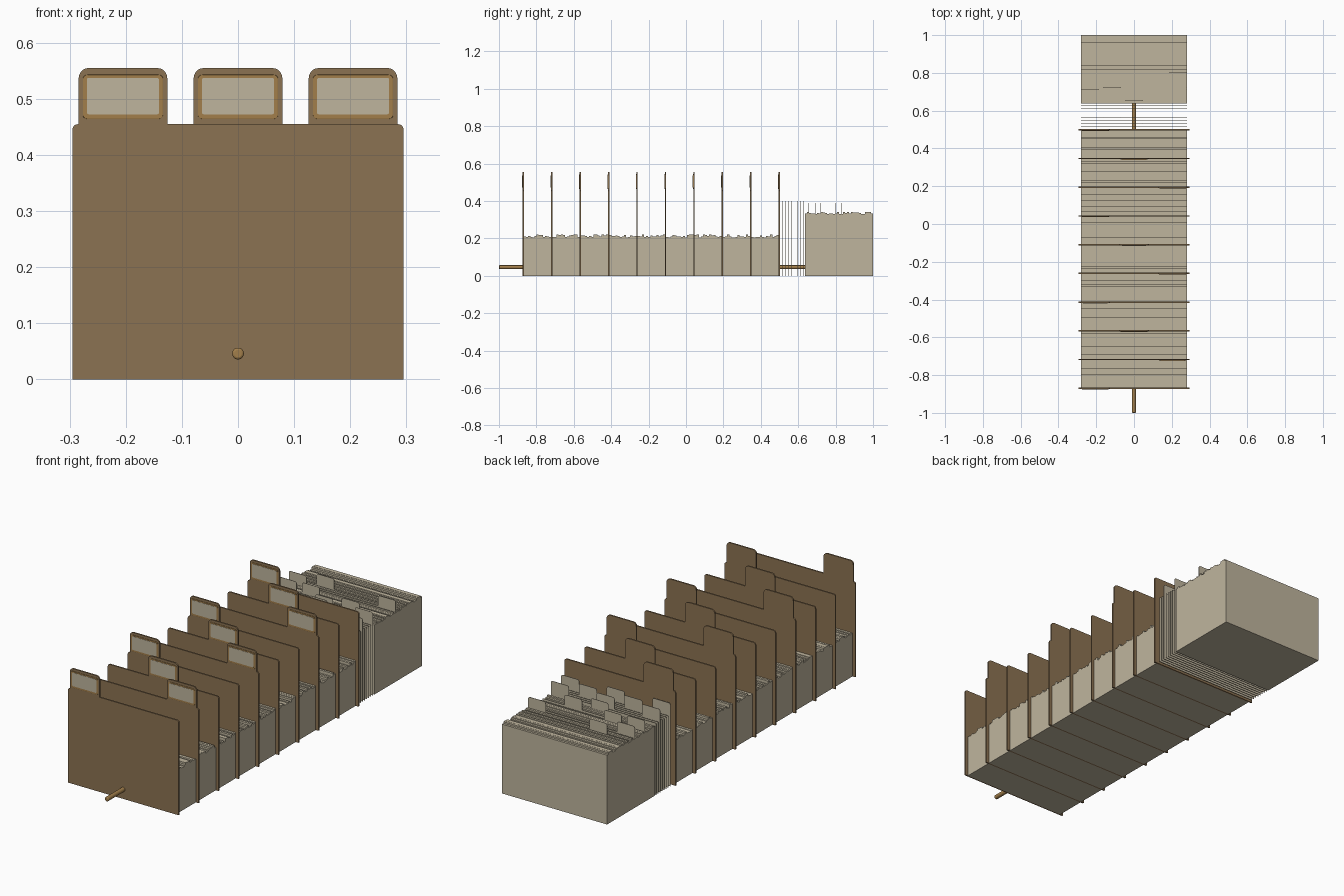
import bpy, bmesh, math, random
from mathutils import Vector

random.seed(4)
cube = bpy.data.objects.get("Cube")
if cube:
    bpy.data.objects.remove(cube)


def material(name, rgb):
    mat = bpy.data.materials.new(name)
    mat.use_nodes = True
    mat.diffuse_color = (*rgb, 1)
    bsdf = mat.node_tree.nodes["Principled BSDF"]
    bsdf.inputs["Base Color"].default_value = (*rgb, 1)
    bsdf.inputs["Roughness"].default_value = 0.7
    return mat


BOARD = material("brown_board", (0.26, 0.17, 0.085))
PAPER = material("cream_paper", (0.52, 0.46, 0.34))
BRASS = material("brass", (0.36, 0.21, 0.07))


def finish(name, bm, mat):
    bmesh.ops.recalc_face_normals(bm, faces=bm.faces)
    mesh = bpy.data.meshes.new(name)
    bm.to_mesh(mesh)
    bm.free()
    mesh.materials.append(mat)
    obj = bpy.data.objects.new(name, mesh)
    bpy.context.collection.objects.link(obj)
    return obj


def extrude(name, points, offset, mat):
    """Solid made by sweeping a flat outline along an offset."""
    bm = bmesh.new()
    face = bm.faces.new([bm.verts.new(p) for p in points])
    result = bmesh.ops.extrude_face_region(bm, geom=[face], use_keep_orig=True)
    verts = [v for v in result["geom"] if isinstance(v, bmesh.types.BMVert)]
    bmesh.ops.translate(bm, verts=verts, vec=offset)
    return finish(name, bm, mat)


def rounded(corners, steps=5):
    """Outline from (x, z, radius) corners, rounding those with a radius."""
    out = []
    for i, (x, z, r) in enumerate(corners):
        p = Vector((x, z))
        if not r:
            out.append(p)
            continue
        a = (Vector(corners[i - 1][:2]) - p).normalized() * r
        b = (Vector(corners[(i + 1) % len(corners)][:2]) - p).normalized() * r
        for s in range(steps + 1):
            t = s / steps * math.pi / 2
            out.append(p + a * (1 - math.sin(t)) + b * (1 - math.cos(t)))
    return out


def sheet(name, corners, y, thick, mat):
    points = [(p.x, y, p.y) for p in rounded(corners)]
    return extrude(name, points, (0, thick, 0), mat)


def tabbed(half, height, tab_x, tab_half, top, r_body, r_tab):
    lo, hi = tab_x - tab_half, tab_x + tab_half
    pts = [(-half, 0, 0), (half, 0, 0)]
    pts += [(half, height, r_body)] if hi < half - 0.002 else []
    pts += [(hi, height, 0), (hi, top, r_tab), (lo, top, r_tab), (lo, height, 0)]
    pts += [(-half, height, r_body)] if lo > -half + 0.002 else []
    return pts


def panel(x, z, half_w, half_h, r):
    return [(x - half_w, z - half_h, r), (x + half_w, z - half_h, r),
            (x + half_w, z + half_h, r), (x - half_w, z + half_h, r)]


def card_pack(name, y0, y1, count, low, high):
    """Block of cards with an uneven stepped top."""
    profile = [(y0, 0)]
    step = (y1 - y0) / count
    z = low
    for i in range(count):
        z_new = random.uniform(low, high)
        z = z_new if abs(z_new - z) > 0.0005 else z_new + 0.001
        profile += [(y0 + i * step, z), (y0 + (i + 1) * step, z)]
    profile.append((y1, 0))
    return extrude(name, [(-CARD, y, z) for y, z in profile], (2 * CARD, 0, 0), PAPER)


CARD = 0.28
BOARD_THICK = 0.007
FIRST, SPACING, DIVIDERS = -0.873, 0.152, 10
TAB_X = (-0.205, 0.205, 0.0)

# Tabbed dividers with framed labels, and the card packs between them
for i in range(DIVIDERS):
    y = FIRST + i * SPACING
    x = TAB_X[i % 3]
    sheet(f"divider_{i + 1}", tabbed(0.295, 0.455, x, 0.079, 0.555, 0.01, 0.018),
          y, BOARD_THICK, BOARD)
    frame = sheet(f"label_frame_{i + 1}", panel(x, 0.5035, 0.0715, 0.0395, 0.008),
                  y - 0.002, 0.003, BRASS)
    bevel = frame.modifiers.new("soft_edge", "BEVEL")
    bevel.width, bevel.segments = 0.001, 2
    sheet(f"label_{i + 1}", panel(x, 0.505, 0.0645, 0.0325, 0.004),
          y - 0.003, 0.002, PAPER)
    if i < DIVIDERS - 1:
        card_pack(f"card_pack_{i + 1}", y + BOARD_THICK, y + SPACING, 13, 0.205, 0.222)

# Loose index cards behind the last divider
CARD_TABS = [k * 0.116 for k in (-2, -1, 0, 1, 2)]
for i in range(8):
    sheet(f"index_card_{i + 1}",
          tabbed(CARD, 0.345, CARD_TABS[(2 * i) % 5], 0.048, 0.4, 0.004, 0.01),
          0.517 + i * 0.0155, 0.002, PAPER)

# Thick rear pack with a few tabbed cards standing in it
card_pack("rear_card_pack", 0.637, 1.0, 34, 0.329, 0.342)
for i, (slot, y) in enumerate([(1, 0.83), (4, 0.80), (0, 0.785), (1, 0.72),
                               (0, 0.71), (3, 0.69), (2, 0.655)]):
    sheet(f"rear_tab_card_{i + 1}",
          tabbed(CARD - 0.001, 0.34, CARD_TABS[slot], 0.047, 0.39, 0.004, 0.01),
          y, 0.002, PAPER)

# Retaining rod running through the whole row
bpy.ops.mesh.primitive_cylinder_add(vertices=24, radius=0.0105, depth=1.66,
                                    location=(0, -0.17, 0.046),
                                    rotation=(math.pi / 2, 0, 0))
rod = bpy.context.object
rod.name = "retaining_rod"
rod.data.materials.append(BRASS)
bevel = rod.modifiers.new("rounded_end", "BEVEL")
bevel.width, bevel.segments = 0.004, 3
bpy.ops.object.shade_smooth_by_angle(angle=math.radians(40))
